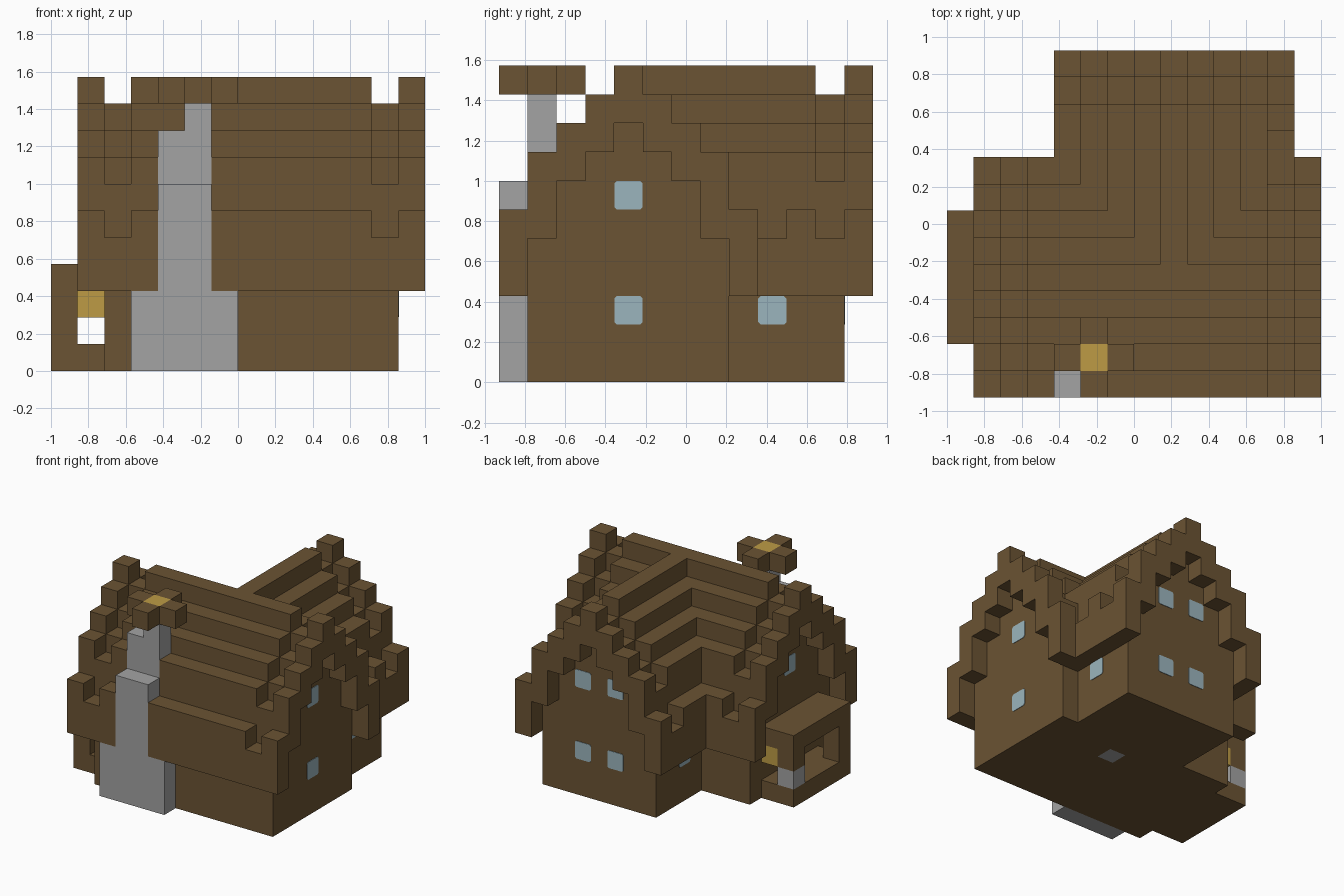
import bpy, bmesh
from mathutils import Vector

U = 1 / 7                       # edge of one building block
CENTRE = Vector((7, 6.5, 0))    # block grid point placed at the origin

cube = bpy.data.objects.get("Cube")
if cube:
    bpy.data.objects.remove(cube, do_unlink=True)


def material(name, rgb):
    m = bpy.data.materials.new(name)
    m.use_nodes = True
    m.diffuse_color = (*rgb, 1)
    m.node_tree.nodes["Principled BSDF"].inputs["Base Color"].default_value = (*rgb, 1)
    return m


WOOD = material("brown wood", (0.147, 0.087, 0.033))
STONE = material("grey stone", (0.366, 0.366, 0.366))
GLASS = material("pale blue glass", (0.33, 0.46, 0.51))
GOLD = material("golden lamp", (0.51, 0.33, 0.06))

cells = {}                      # block position -> part name


def fill(part, xs, ys, zs):
    """Fill a box of blocks; each range is (first, end)."""
    for i in range(*xs):
        for j in range(*ys):
            for k in range(*zs):
                cells[i, j, k] = part


def add_object(name, bm, mat):
    mesh = bpy.data.meshes.new(name)
    bm.to_mesh(mesh)
    bm.free()
    mesh.materials.append(mat)
    obj = bpy.data.objects.new(name, mesh)
    bpy.context.collection.objects.link(obj)


# Stepped gable section: top and underside by distance from the ridge
TOP = [11, 10, 9, 8, 6]
UNDER = [9, 8, 7, 5, 3]


def column(i, j):
    """Bottom and top of the house at one grid square, or None."""
    options = []
    if 1 <= i <= 13 and j <= 8:             # main house, ridge along x
        d = abs(j - 4)
        top = TOP[d] - (i in (2, 12))
        options.append((UNDER[d] if i in (1, 13) else 3 if d == 4 else 0, top))
    if 4 <= i <= 12 and j >= 4:             # back wing, ridge along y
        d = abs(i - 8)
        top = TOP[d] - (j == 11)
        if i == 12 and j < 10:
            top = 5
        options.append((UNDER[d] if j == 12 else 3 if d == 4 else 0, top))
    if i == 12 and j < 9:
        options = options[:1]
    if not options:
        return None
    return min(o[0] for o in options), max(o[1] for o in options)


# Walls and stepped roof
for i in range(14):
    for j in range(13):
        span = column(i, j)
        if span:
            low, high = span
            split = max(low, min(3, high))
            fill("walls", (i, i + 1), (j, j + 1), (low, split))
            fill("roof", (i, i + 1), (j, j + 1), (split, high))

# Chimney: broad foot, narrower stack, single flue
fill("chimney", (3, 7), (0, 1), (0, 3))
fill("chimney", (4, 6), (0, 1), (3, 7))
fill("chimney", (4, 6), (1, 2), (6, 9))
fill("chimney", (5, 6), (1, 2), (9, 10))
fill("hearth", (8, 9), (6, 7), (0, 1))

# Cross-shaped chimney cap around a glowing centre
fill("chimney_cap", (4, 7), (1, 2), (10, 11))
fill("chimney_cap", (5, 6), (0, 3), (10, 11))
fill("chimney_lamp", (5, 6), (1, 2), (10, 11))

# Side porch: floor, roof, corner posts and lamp
fill("porch", (0, 2), (2, 7), (0, 1))
fill("porch", (0, 2), (2, 7), (3, 4))
for j in (2, 6):
    fill("porch", (0, 1), (j, j + 1), (1, 3))
fill("porch_stone", (0, 1), (6, 7), (1, 2))
fill("porch_lamp", (1, 2), (6, 7), (2, 3))


def build_part(part, mat):
    """Mesh of the exposed block faces of one part."""
    bm = bmesh.new()
    for pos, owner in cells.items():
        if owner != part:
            continue
        mid = Vector(pos) + Vector((0.5, 0.5, 0.5))
        for axis in range(3):
            for sign in (-1, 1):
                n = Vector((0, 0, 0))
                n[axis] = sign
                if tuple(int(a + b) for a, b in zip(pos, n)) in cells:
                    continue
                a = Vector((0, 0, 0))
                a[(axis + 1) % 3] = 0.5
                b = n.cross(a)
                corners = (-a - b, a - b, a + b, b - a)
                bm.faces.new([bm.verts.new((mid + n * 0.5 + c - CENTRE) * U) for c in corners])
    bmesh.ops.remove_doubles(bm, verts=bm.verts, dist=0.001)
    add_object(part, bm, mat)


for part, mat in (("walls", WOOD), ("roof", WOOD), ("porch", WOOD), ("chimney_cap", WOOD),
                  ("chimney", STONE), ("hearth", STONE), ("porch_stone", STONE),
                  ("chimney_lamp", GOLD), ("porch_lamp", GOLD)):
    build_part(part, mat)


def window(name, point, normal):
    """Thin pane with clipped corners on a wall face (block units)."""
    n = Vector(normal)
    up = Vector((0, 0, 1))
    side = up.cross(n)
    r, c = 0.49, 0.41
    outline = ((-c, -r), (c, -r), (r, -c), (r, c), (c, r), (-c, r), (-r, c), (-r, -c))
    bm = bmesh.new()
    base = Vector(point) - CENTRE
    face = bm.faces.new([bm.verts.new((base + side * s + up * t) * U) for s, t in outline])
    out = bmesh.ops.extrude_face_region(bm, geom=[face])
    moved = [v for v in out["geom"] if isinstance(v, bmesh.types.BMVert)]
    bmesh.ops.translate(bm, verts=moved, vec=n * 0.004)
    bmesh.ops.recalc_face_normals(bm, faces=bm.faces)
    add_object(name, bm, GLASS)


# Windows on the gable ends, the wing sides and the back wall
window("left_lower_window", (13, 4.5, 2.5), (1, 0, 0))
for label, x_main, x_wing, nx in (("left", 13, 12, 1), ("right", 2, 5, -1)):
    window(label + "_upper_window", (x_main, 4.5, 6.5), (nx, 0, 0))
    window(label + "_wing_window", (x_wing, 9.5, 2.5), (nx, 0, 0))
for level, z in (("lower", 2.5), ("upper", 6.5)):
    for label, x in (("right", 7.5), ("left", 9.5)):
        window(f"back_{level}_{label}_window", (x, 12, z), (0, 1, 0))
